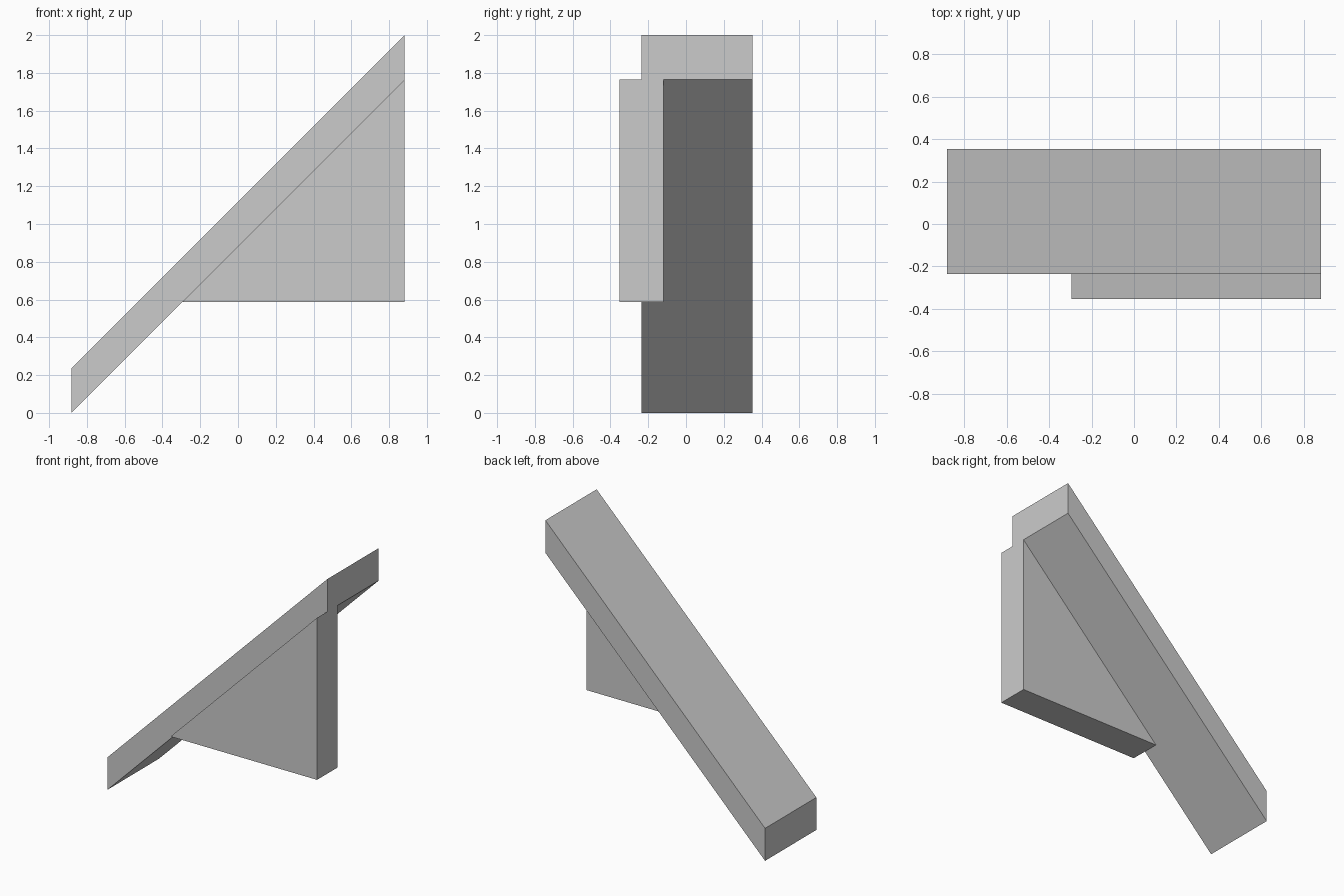
import bpy
import bmesh

cube = bpy.data.objects.get("Cube")
if cube:
    bpy.data.objects.remove(cube, do_unlink=True)

grey = bpy.data.materials.new("plain grey")
grey.use_nodes = True
colour = (0.6, 0.6, 0.6, 1)
grey.diffuse_color = colour
grey.node_tree.nodes["Principled BSDF"].inputs["Base Color"].default_value = colour


def extrude_profile(name, profile, y_front, y_back):
    """Extrude an x-z profile along y into a closed solid."""
    bm = bmesh.new()
    face = bm.faces.new([bm.verts.new((x, y_front, z)) for x, z in profile])
    result = bmesh.ops.extrude_face_region(bm, geom=[face])
    moved = [v for v in result["geom"] if isinstance(v, bmesh.types.BMVert)]
    bmesh.ops.translate(bm, verts=moved, vec=(0, y_back - y_front, 0))
    bmesh.ops.recalc_face_normals(bm, faces=bm.faces)
    mesh = bpy.data.meshes.new(name)
    bm.to_mesh(mesh)
    bm.free()
    mesh.materials.append(grey)
    obj = bpy.data.objects.new(name, mesh)
    bpy.context.collection.objects.link(obj)
    return obj


half = 0.882          # half length along x
rise = 2 * half       # the slope is 45 degrees
corner = 0.588        # height of the bracket's lower edge

# Sloping slab with upright ends
extrude_profile("sloping_slab",
                [(-half, 0), (half, rise), (half, 2), (-half, 2 - rise)],
                -0.235, 0.353)

# Triangular bracket beneath the slab, standing proud of its front
extrude_profile("triangular_bracket",
                [(corner - half, corner), (half, corner), (half, rise)],
                -0.353, -0.118)
